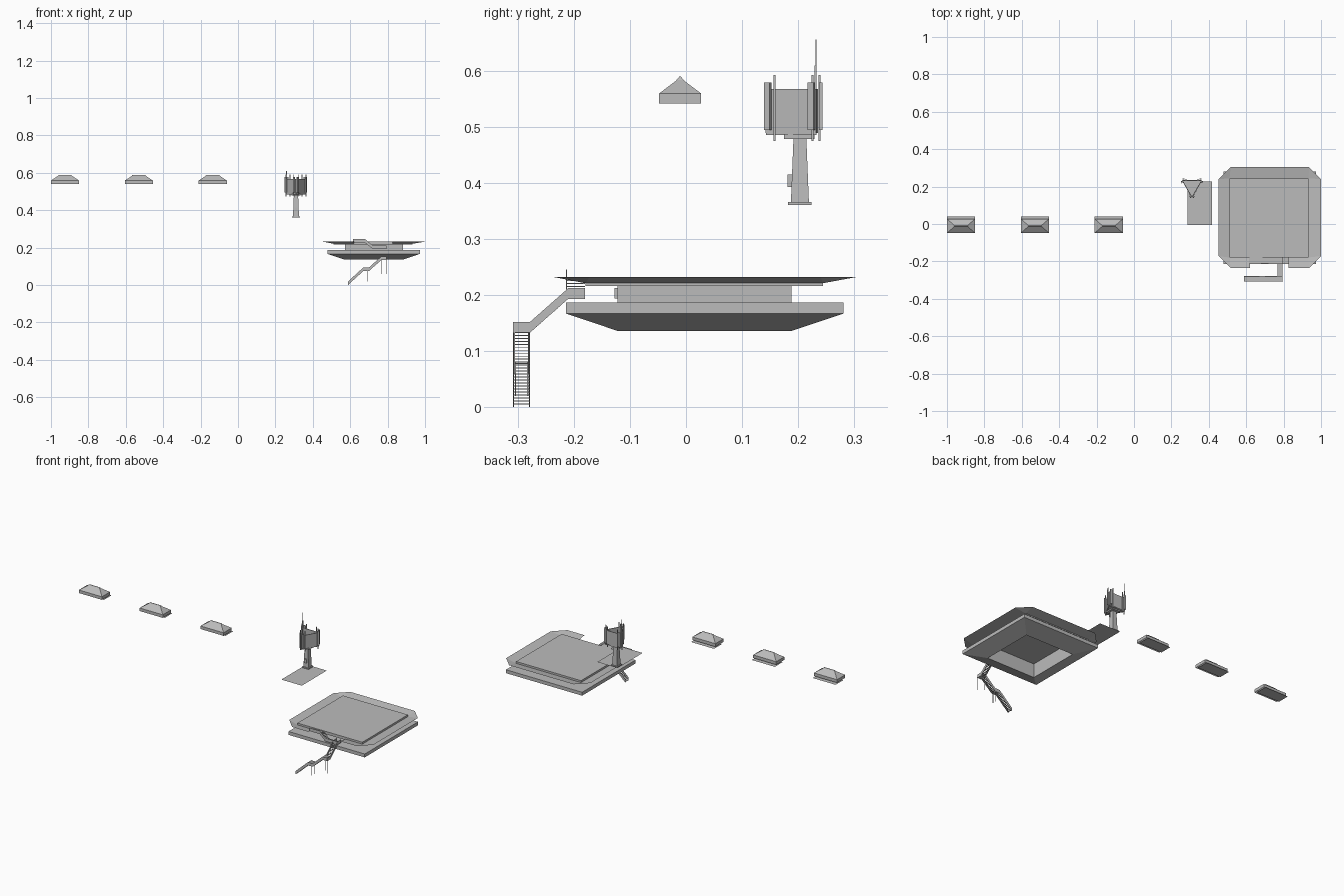
import bpy, bmesh, math
from mathutils import Vector

if "Cube" in bpy.data.objects:
    bpy.data.objects.remove(bpy.data.objects["Cube"])

grey = bpy.data.materials.new("plain_grey")
grey.diffuse_color = (0.5, 0.5, 0.5, 1)
grey.use_nodes = True
grey.node_tree.nodes["Principled BSDF"].inputs["Base Color"].default_value = grey.diffuse_color


def mesh(name, verts, faces, fix=True):
    bm = bmesh.new()
    vs = [bm.verts.new(v) for v in verts]
    for f in faces:
        bm.faces.new([vs[i] for i in f])
    if fix:
        bmesh.ops.recalc_face_normals(bm, faces=bm.faces)
    me = bpy.data.meshes.new(name)
    bm.to_mesh(me)
    bm.free()
    me.materials.append(grey)
    ob = bpy.data.objects.new(name, me)
    bpy.context.collection.objects.link(ob)
    return ob


SIDES = [(0, 1, 5, 4), (1, 2, 6, 5), (2, 3, 7, 6), (3, 0, 4, 7)]
CUBE = SIDES + [(3, 2, 1, 0), (4, 5, 6, 7)]


def rect(x0, x1, y0, y1, z):
    return [(x0, y0, z), (x1, y0, z), (x1, y1, z), (x0, y1, z)]


def frustum(name, low, high, faces=CUBE):
    return mesh(name, rect(*low) + rect(*high), faces, faces is CUBE)


def box(name, x0, x1, y0, y1, z0, z1, faces=CUBE):
    return frustum(name, (x0, x1, y0, y1, z0), (x0, x1, y0, y1, z1), faces)


def plate(name, x0, x1, y0, y1, z):
    return mesh(name, rect(x0, x1, y0, y1, z), [(0, 1, 2, 3)], False)


def post(name, x, y, z0, z1, r=0.002):
    return box(name, x - r, x + r, y - r, y + r, z0, z1)


# Three open hipped roof lanterns, each above a thin base sheet
for cx in (-0.925, -0.53, -0.135):
    a, b = cx - 0.075, cx + 0.075
    plate("lantern_base", a, b, -0.03, 0.04, 0.534)
    box("lantern_walls", a, b, -0.048, 0.027, 0.541, 0.559, SIDES)
    frustum("lantern_roof", (a, b, -0.048, 0.027, 0.559),
            (cx - 0.037, cx + 0.037, -0.015, -0.006, 0.584), SIDES + [(4, 5, 6, 7)])
    frustum("lantern_cap", (cx - 0.039, cx + 0.039, -0.017, -0.004, 0.583),
            (cx - 0.034, cx + 0.034, -0.012, -0.009, 0.589))

# Pavilion: walls run down through a tapered skirt and deck, open underneath
IN, OUT = (0.571, 0.881, -0.122, 0.188), (0.478, 0.973, -0.214, 0.281)
frustum("hull", (*IN, 0.136), (*OUT, 0.167), SIDES)
box("deck_edge", *OUT, 0.167, 0.187, SIDES)
frustum("deck_top", (*OUT, 0.187), (*IN, 0.187), SIDES)
box("walls", *IN, 0.136, 0.216, SIDES)
box("door", 0.77, 0.80, -0.127, -0.122, 0.194, 0.212)
box("roof_slab", 0.511, 0.933, -0.179, 0.244, 0.216, 0.232)

# Upturned eaves with cut corners and a gap at the front for the stairs
X0, X1, Y0, Y1, C, T, B = 0.453, 1.0, -0.236, 0.304, 0.064, 0.232, 0.221
eaves = [(X0 + C, Y0, T), (0.62, Y0, T), (0.825, Y0, T), (X1 - C, Y0, T),
         (X1, Y0 + C, T), (X1, Y1 - C, T), (X1 - C, Y1, T), (X0 + C, Y1, T),
         (X0, Y1 - C, T), (X0, Y0 + C, T)]
eaves += rect(0.511, 0.933, -0.179, 0.244, B) + [(0.62, -0.179, B), (0.825, -0.179, B)]
mesh("roof_eaves", eaves, [(0, 1, 14, 10), (2, 3, 11, 15), (3, 4, 11), (4, 5, 12, 11), (5, 6, 12),
                           (6, 7, 13, 12), (7, 8, 13), (8, 9, 10, 13), (9, 0, 10)], False)


# Stairs: a path of (distance, height) with side rails and treads between
def stairs(name, axis, path, w0, w1, rails=(0, 1), h=0.019):
    def pt(s, w, z):
        return (s, w, z) if axis == "x" else (w, s, z)
    for (s0, z0), (s1, z1) in zip(path, path[1:]):
        for side in rails:
            wa, wb = ((w0, w0 + 0.0015), (w1 - 0.0015, w1))[side]
            v = [pt(s, w, z + dz) for dz in (0, h)
                 for s, w, z in ((s0, wa, z0), (s1, wa, z1), (s1, wb, z1), (s0, wb, z0))]
            mesh(name + "_rail", v, CUBE)
        n = max(1, round(abs(z1 - z0) / 0.0055))
        for i in range(n):
            sa, sb = s0 + (s1 - s0) * i / n, s0 + (s1 - s0) * (i + 1) / n
            z = z0 + (z1 - z0) * (i + 0.5) / n + 0.002
            v = [pt(s, w, zz) for zz in (z, z + 0.0015)
                 for s, w in ((sa, w0), (sb, w0), (sb, w1), (sa, w1))]
            mesh(name + "_tread", v, CUBE)


stairs("lower_stairs", "x", [(0.588, 0), (0.67, 0.075), (0.70, 0.075), (0.765, 0.133), (0.795, 0.133)],
       -0.308, -0.278)
stairs("middle_stairs", "y", [(-0.278, 0.133), (-0.21, 0.193), (-0.18, 0.193)], 0.767, 0.795)
stairs("upper_stairs", "x", [(0.795, 0.193), (0.72, 0.193), (0.68, 0.226), (0.615, 0.226)],
       -0.214, -0.18, rails=(0,))
box("landing_end_rail", 0.7935, 0.795, -0.308, -0.278, 0.133, 0.152)
for x, y, z0, z1 in ((0.693, -0.304, 0.02, 0.08), (0.693, -0.282, 0.02, 0.08),
                     (0.768, -0.281, 0.06, 0.135), (0.796, -0.306, 0.06, 0.135)):
    post("stair_post", x, y, z0, z1, 0.001)

# Mast on its flat ground sheet
MX, MY = 0.31, 0.203
plate("mast_ground", 0.285, 0.418, -0.005, 0.227, 0.36)
box("mast_foot", MX - 0.021, MX + 0.021, MY - 0.021, MY + 0.021, 0.36, 0.366)
frustum("mast", (MX - 0.016, MX + 0.016, MY - 0.016, MY + 0.016, 0.366),
        (MX - 0.0115, MX + 0.0115, MY - 0.0115, MY + 0.0115, 0.478))
box("mast_cabinet", MX - 0.007, MX + 0.007, 0.181, 0.192, 0.392, 0.415)
box("mast_collar", MX - 0.025, MX + 0.025, MY - 0.028, MY + 0.026, 0.478, 0.487)


# Triangular head: floor, three screens, aerial panels and poles
def slab(name, centre, along, out, half, thick, z0, z1):
    v = [centre + along * s * half + out * t * thick for s, t in ((-1, -1), (1, -1), (1, 1), (-1, 1))]
    mesh(name, [(p.x, p.y, z) for z in (z0, z1) for p in v], CUBE)


mid = Vector((MX, MY))
corners = [mid + 0.06 * Vector((math.cos(a), math.sin(a)))
           for a in (math.radians(d) for d in (-90, 30, 150))]
mesh("head_floor", [(c.x, c.y, z) for z in (0.485, 0.489) for c in corners],
     [(0, 1, 2), (3, 4, 5), (0, 1, 4, 3), (1, 2, 5, 4), (2, 0, 3, 5)])
poles = ((-0.032, 0.046), (-0.032, 0.032), (-0.046, 0.032))
for i in range(3):
    p, q = corners[i], corners[(i + 1) % 3]
    along = (q - p).normalized()
    out = Vector((along.y, -along.x))
    m = (p + q) / 2
    slab("head_screen", m, along, out, 0.052, 0.002, 0.489, 0.567)
    for s in (-0.045, 0.045):
        slab("aerial_panel", m + along * s + out * 0.007, along, out, 0.006, 0.003, 0.494, 0.579)
    for s in poles[i]:
        c = m + along * s + out * 0.005
        post("aerial_pole", c.x, c.y, 0.474, 0.592)
post("tall_pole", 0.259, 0.231, 0.489, 0.609)
post("whip_aerial", 0.259, 0.232, 0.609, 0.655, 0.0008)
